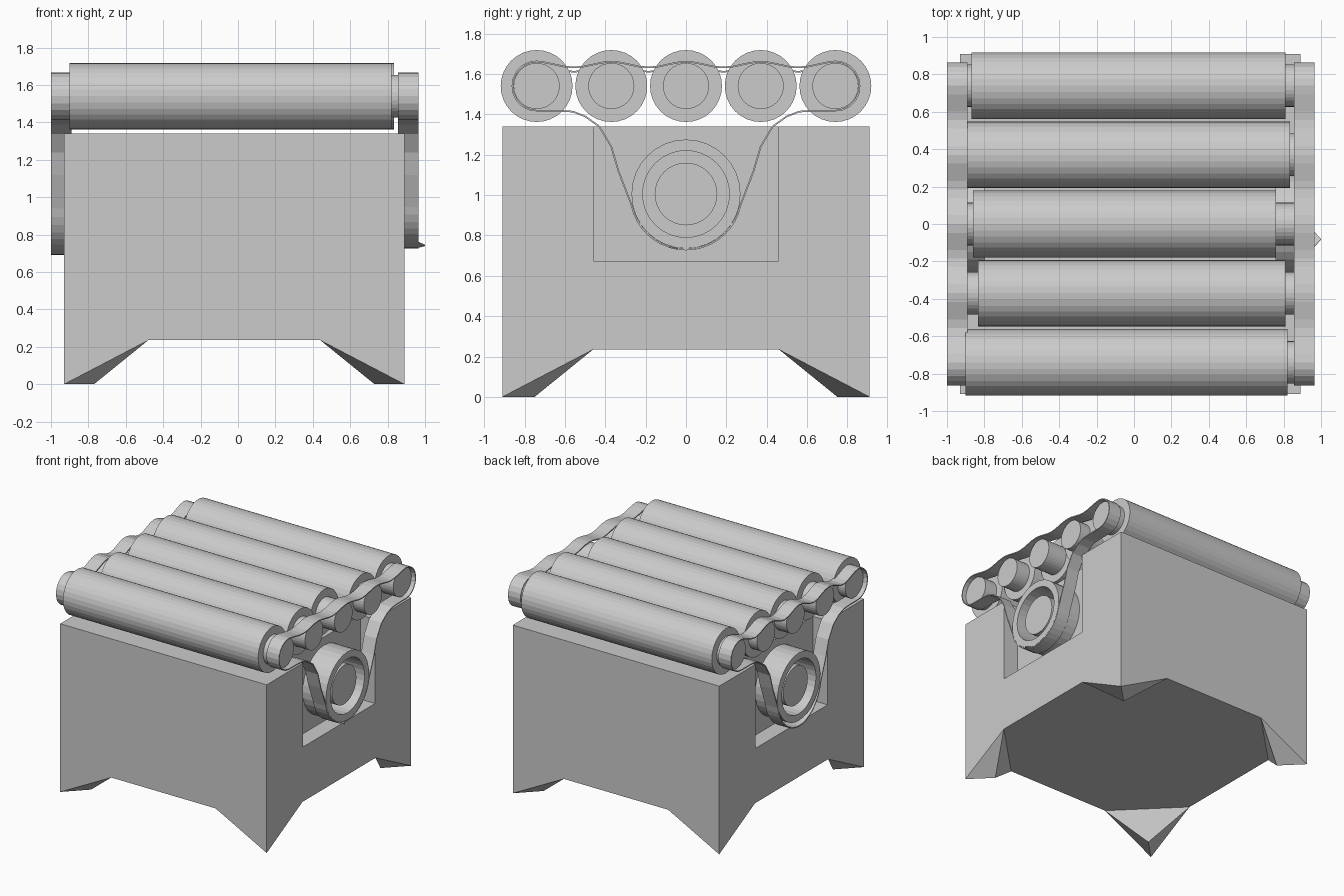
import bpy, bmesh
from math import sin, cos, pi, radians
from mathutils import Matrix

if "Cube" in bpy.data.objects:
    bpy.data.objects.remove(bpy.data.objects["Cube"])

X0, X1, HY, TOP, BELLY = -0.93, 0.89, 0.91, 1.34, 0.235
ROLL_Z, HUB_Z = 1.54, 1.005


def finish(bm, name):
    bmesh.ops.recalc_face_normals(bm, faces=bm.faces)
    me = bpy.data.meshes.new(name)
    bm.to_mesh(me)
    bm.free()
    ob = bpy.data.objects.new(name, me)
    bpy.context.collection.objects.link(ob)
    return ob


def cylinder(name, xa, xb, y, z, r, sides=32):
    bm = bmesh.new()
    m = Matrix.Translation(((xa + xb) / 2, y, z)) @ Matrix.Rotation(pi / 2, 4, 'Y')
    bmesh.ops.create_cone(bm, cap_ends=True, segments=sides, radius1=r, radius2=r,
                          depth=xb - xa, matrix=m)
    return finish(bm, name)


def ring(name, xa, xb, z, ro, ri, sides=32):
    bm = bmesh.new()
    section = [(xa, ri), (xa, ro), (xb, ro), (xb, ri)]
    loops = [[bm.verts.new((x, r * cos(2 * pi * i / sides), z + r * sin(2 * pi * i / sides)))
              for x, r in section] for i in range(sides)]
    for i in range(sides):
        a, b = loops[i], loops[(i + 1) % sides]
        for k in range(4):
            n = (k + 1) % 4
            bm.faces.new((a[k], a[n], b[n], b[k]))
    return finish(bm, name)


# body: box whose underside is an octagon, with a pointed foot at each corner
def make_body():
    bm = bmesh.new()
    cx, hx = (X0 + X1) / 2, (X1 - X0) / 2
    quads = [(-1, -1), (1, -1), (1, 1), (-1, 1)]
    tops, tips, along_x, along_y = [], [], [], []
    for sx, sy in quads:
        tops.append(bm.verts.new((cx + sx * hx, sy * HY, TOP)))
        tips.append(bm.verts.new((cx + sx * hx, sy * HY, 0)))
        along_x.append(bm.verts.new((cx + sx * (hx - 0.45), sy * HY, BELLY)))
        along_y.append(bm.verts.new((cx + sx * hx, sy * (HY - 0.45), BELLY)))
        inner = bm.verts.new((cx + sx * (hx - 0.16), sy * (HY - 0.16), 0))
        for tri in ((tips[-1], along_x[-1], inner), (tips[-1], inner, along_y[-1]),
                    (inner, along_x[-1], along_y[-1])):
            bm.faces.new(tri)
    bm.faces.new(tops)
    for i in range(4):
        j = (i + 1) % 4
        mid = along_x if i % 2 == 0 else along_y
        bm.faces.new((tops[i], tips[i], mid[i], mid[j], tips[j], tops[j]))
    belly = []
    for i in range(4):
        pair = [along_y[i], along_x[i]]
        belly += pair if i % 2 == 0 else pair[::-1]
    bm.faces.new(belly)
    return finish(bm, "body")


body = make_body()

# drive recesses cut into both sides, open at the top
for xa, xb in ((X0 - 0.1, X0 + 0.13), (X1 - 0.13, X1 + 0.1)):
    bm = bmesh.new()
    bmesh.ops.create_cube(bm, size=1)
    bmesh.ops.scale(bm, vec=(xb - xa, 0.91, 1.0), verts=bm.verts)
    bmesh.ops.translate(bm, vec=((xa + xb) / 2, 0, 0.67 + 0.5), verts=bm.verts)
    cutter = finish(bm, "recess_cutter")
    cutter.hide_render = True
    mod = body.modifiers.new("recess", 'BOOLEAN')
    mod.operation, mod.solver, mod.object = 'DIFFERENCE', 'EXACT', cutter
    bpy.context.view_layer.objects.active = body
    bpy.ops.object.modifier_apply(modifier=mod.name)
    bpy.data.objects.remove(cutter)

# conveyor rollers of slightly varied reach, each on a thinner shaft
rollers = [(-0.74, -0.90, 0.82), (-0.37, -0.835, 0.81), (0, -0.86, 0.76),
           (0.37, -0.89, 0.835), (0.74, -0.87, 0.81)]
for i, (y, xa, xb) in enumerate(rollers, 1):
    cylinder(f"roller_{i}", xa, xb, y, ROLL_Z, 0.178)
    cylinder(f"roller_shaft_{i}", -0.965, 0.93, y, ROLL_Z, 0.114)

# drive wheels: a rim around a hub on each side
for side, xa, xb in (("left", X0 + 0.13, X0 - 0.065), ("right", X1 - 0.13, X1 + 0.075)):
    ring(f"{side}_wheel_rim", min(xa, xb), max(xa, xb), HUB_Z, 0.27, 0.215)
    end = xb - 0.03 if xb > 0 else xb + 0.03
    cylinder(f"{side}_wheel_hub", min(xa, end), max(xa, end), 0, HUB_Z, 0.155)


# drive belt: wavy over the shafts, round the ends, down around the wheel
def belt(name, xa, xb, dip, drop, flare=0):
    half = []
    for i in range(16):
        y = 0.74 * i / 16
        half.append((y, ROLL_Z + 0.12 - dip * sin(pi * y / 0.37) ** 2))
    for i in range(11):
        a = pi / 2 - pi * i / 10
        half.append((0.74 + 0.12 * cos(a), ROLL_Z + 0.122 * sin(a)))
    half += [(0.62, 1.417), (0.56, 1.413), (0.5, 1.39), (0.43, 1.34),
             (0.37, 1.24), (0.335, 1.12)]
    for i in range(10):
        a = radians(-12 - 78 * i / 9)
        half.append((0.275 * cos(a), HUB_Z - drop * -sin(a) + 0.275 * sin(a)))
    path = half + [(-y, z) for y, z in half[-2:0:-1]]
    bm = bmesh.new()
    rows = []
    for y, z in path:
        lip = flare if z < 0.9 and -0.11 < y < -0.06 else 0
        rows.append((bm.verts.new((xa, y, z)), bm.verts.new((xb + lip, y, z))))
    for a, b in zip(rows, rows[1:] + rows[:1]):
        bm.faces.new((a[0], a[1], b[1], b[0]))
    ob = finish(bm, name)
    solid = ob.modifiers.new("thickness", 'SOLIDIFY')
    solid.thickness, solid.offset = 0.008, 0
    return ob


belt("left_belt", -1.0, -0.89, 0.05, 0.035)
belt("right_belt", 0.855, 0.965, 0.028, 0.0, flare=0.035)
